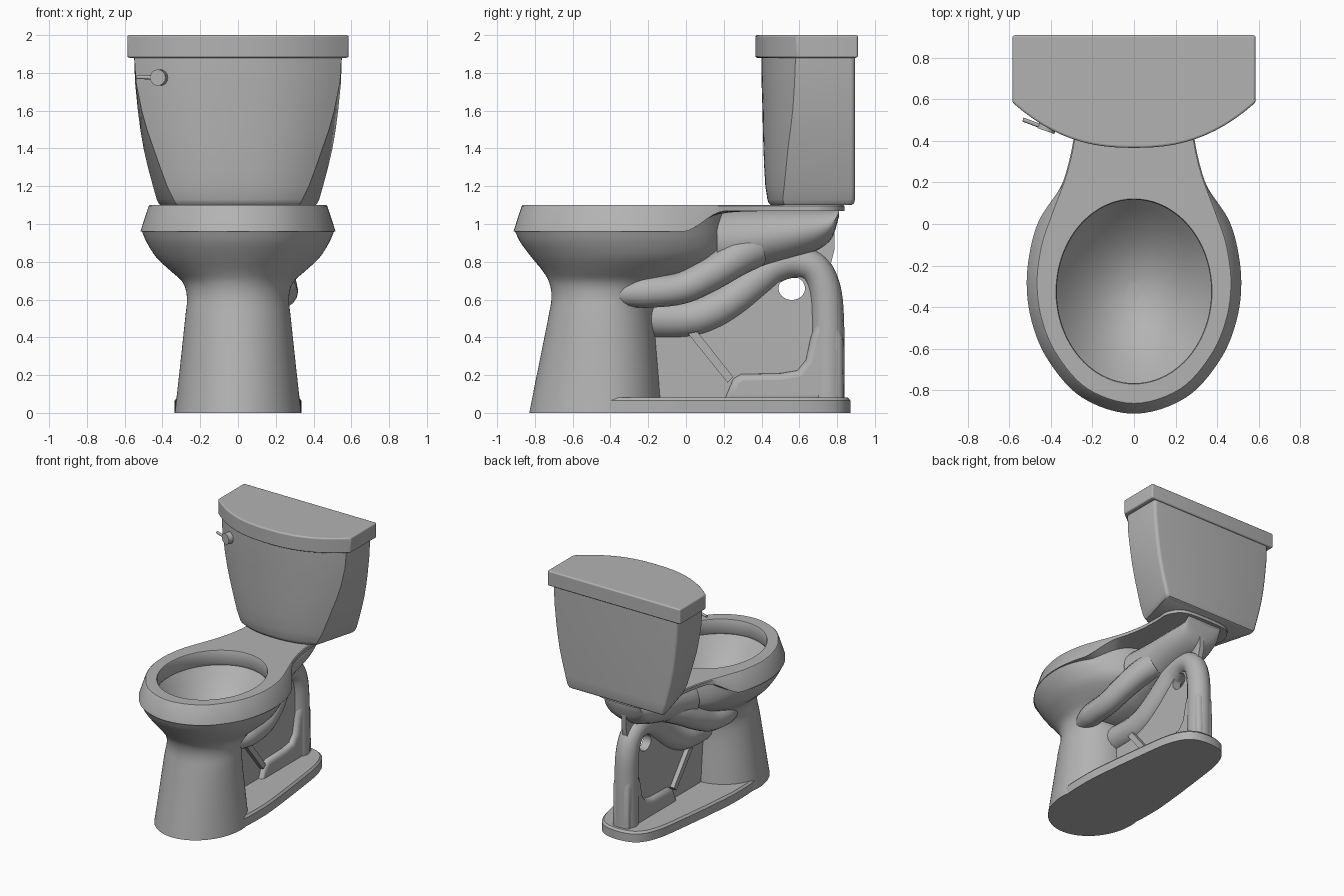
import bpy, bmesh, math
from mathutils import Vector

if "Cube" in bpy.data.objects:
    bpy.data.objects.remove(bpy.data.objects["Cube"])

china = bpy.data.materials.new("grey china")
china.diffuse_color = (0.45, 0.45, 0.45, 1)
china.use_nodes = True
china.node_tree.nodes["Principled BSDF"].inputs["Base Color"].default_value = china.diffuse_color


def finish(name, mesh, bevel=0):
    mesh.materials.clear()
    mesh.materials.append(china)
    ob = bpy.data.objects.new(name, mesh)
    bpy.context.collection.objects.link(ob)
    if bevel:
        mod = ob.modifiers.new("soft edges", 'BEVEL')
        mod.width, mod.segments, mod.angle_limit = bevel, 3, math.radians(40)
    bpy.ops.object.select_all(action='DESELECT')
    ob.select_set(True)
    bpy.context.view_layer.objects.active = ob
    bpy.ops.object.shade_smooth_by_angle(angle=math.radians(35))
    return ob


def loft(name, rings, bevel=0):
    """Skin a stack of closed rings and cap both ends."""
    bm = bmesh.new()
    rows = [[bm.verts.new(p) for p in ring] for ring in rings]
    n = len(rows[0])
    for a, b in zip(rows, rows[1:]):
        for i in range(n):
            j = (i + 1) % n
            bm.faces.new((a[i], a[j], b[j], b[i]))
    bm.faces.new(rows[0][::-1])
    bm.faces.new(rows[-1])
    bmesh.ops.recalc_face_normals(bm, faces=bm.faces)
    mesh = bpy.data.meshes.new(name)
    bm.to_mesh(mesh)
    bm.free()
    return finish(name, mesh, bevel)


def smooth_path(pts, steps=6, ends=None):
    """Catmull-Rom curve through the points."""
    p = [Vector(q) for q in pts]
    first, last = ends or (2 * p[0] - p[1], 2 * p[-1] - p[-2])
    p = [first] + p + [last]
    out = []
    for a, b, c, d in zip(p, p[1:], p[2:], p[3:]):
        for k in range(steps):
            t = k / steps
            out.append(0.5 * (2 * b + (c - a) * t + (2 * a - 5 * b + 4 * c - d) * t * t
                              + (3 * b - a - 3 * c + d) * t ** 3))
    return out + [p[-2]]


def mirrored_outline(half):
    ends = [Vector((-x, y)) for x, y in (half[1], half[-2])]
    h = smooth_path(half, ends=ends)
    return h + [Vector((-q.x, q.y)) for q in h[-2:0:-1]]


def offset(outline, amount):
    """Move each point outwards by amount(point)."""
    out = []
    for i, q in enumerate(outline):
        t = (outline[(i + 1) % len(outline)] - outline[i - 1]).normalized()
        out.append(q + Vector((t.y, -t.x)) * amount(q))
    return out


def curve_mesh(name, points, radii=None, depth=0, extrude=0, bevel=0, hole=None):
    """Tube along 3D points, or a filled plate from a (y, z) outline."""
    cu = bpy.data.curves.new(name, 'CURVE')
    flat = radii is None
    cu.dimensions = '2D' if flat else '3D'
    for loop in [points] + ([hole] if hole else []):
        sp = cu.splines.new('POLY')
        sp.points.add(len(loop) - 1)
        for i, q in enumerate(loop):
            sp.points[i].co = (*q, 0, 1) if flat else (*q, 1)
            sp.points[i].radius = 1 if flat else radii[i]
        sp.use_cyclic_u = flat
    if flat:
        cu.fill_mode, cu.extrude, cu.bevel_depth, cu.bevel_resolution = 'BOTH', extrude, bevel, 3
        cu.offset = -bevel
    else:
        cu.bevel_depth, cu.bevel_resolution, cu.use_fill_caps = depth, 6, True
    tmp = bpy.data.objects.new(name + " guide", cu)
    bpy.context.collection.objects.link(tmp)
    mesh = bpy.data.meshes.new_from_object(tmp.evaluated_get(bpy.context.evaluated_depsgraph_get()))
    bpy.data.objects.remove(tmp)
    if flat:                       # stand the plate up in the y-z plane
        for v in mesh.vertices:
            x, y, z = v.co
            v.co = (z, x, y)
    return finish(name, mesh)


def rod(name, a, b, r):
    return curve_mesh(name, [a, b], [1, 1], r)


# Bowl, rim, deck and pedestal: one continuous skin
rim = mirrored_outline([(0, -.87), (.225, -.80), (.375, -.635), (.45, -.46), (.473, -.28), (.45, -.1),
                        (.40, .05), (.33, .24), (.29, .42), (.28, .6), (.28, .72), (.2, .82), (0, .84)])
angles = [math.atan2(q.y + .3, q.x) for q in rim]


def blend(y):
    t = min(1, max(0, (y + .02) / .23))
    return t * t * (3 - 2 * t)


def under(y):
    return .96 + .11 * blend(y)


def egg(z, rx, front, back, cy):
    ring = []
    for a in angles:
        s = math.sin(a)
        y = cy + s * ((back - cy) if s > 0 else (cy - front))
        lift = (under(y) - .96) * max(0, (z - .88) / .08)
        ring.append((rx * math.cos(a), y, z + lift))
    return ring


def hollow(z, rx, ry):
    return [(rx * math.cos(a), -.325 + ry * math.sin(a), z) for a in angles]


rings = [hollow(.69 + .29 * t * t, .385 * t, .452 * t) for t in [.08] + [i / 9 for i in range(1, 10)]]
rings += [hollow(1.0, .372, .442), hollow(1.092, .372, .442), hollow(1.1, .376, .446)]
lip = offset(rim, lambda q: -.006)
skirt = offset(rim, lambda q: .044 * (1 - blend(q.y)))
rings += [[(q.x, q.y, 1.1) for q in lip],
          [(q.x, q.y, 1.094) for q in rim],
          [(q.x, q.y, under(q.y)) for q in skirt]]
body = smooth_path([
    (.96, .508, -.905, .205, -.3), (.9, .482, -.875, .218, -.3), (.82, .43, -.815, .195, -.3),
    (.75, .355, -.758, .1, -.33), (.69, .292, -.724, -.03, -.36), (.61, .27, -.712, -.13, -.4),
    (.5, .28, -.73, -.165, -.43), (.2, .312, -.79, -.145, -.43), (0, .335, -.83, -.13, -.43)], 3)
loft("bowl_and_pedestal", rings + [egg(*row) for row in body])

# Floor plate, growing out of the pedestal towards the rear
base = mirrored_outline([(0, -.79), (.18, -.72), (.27, -.6), (.322, -.42), (.335, -.2), (.325, 0),
                         (.28, .4), (.235, .68), (.15, .83), (0, .87)])
inner = offset(base, lambda q: -.014)
loft("floor_plate", [[(q.x, q.y, 0) for q in base], [(q.x, q.y, .066) for q in base],
                     [(q.x, q.y, .082) for q in inner]])

# Sump behind the bowl and support under the deck, lofted front to back
ring_angles = [2 * math.pi * i / 32 for i in range(32)]


def body_loft(name, sections):
    loft(name, [[(w * math.cos(a), y, (lo + hi) / 2 + (hi - lo) / 2 * math.sin(a)) for a in ring_angles]
                for y, w, lo, hi in smooth_path(sections, 3)])


body_loft("sump", [(-.2, .18, .585, .65), (-.1, .2, .59, .68), (.05, .21, .635, .76), (.17, .2, .69, .88),
                   (.3, .15, .74, .92)])
body_loft("deck_support", [(.165, .235, .7, 1.085), (.3, .215, .735, 1.085), (.45, .2, .78, 1.085),
                           (.6, .19, .825, 1.085), (.71, .175, .87, 1.085), (.775, .165, .93, 1.085),
                           (.81, .155, 1.04, 1.085)])

# Water channels bulging below the bowl
for name, x in (("right_channel", .23), ("left_channel", -.185)):
    path = smooth_path([(x * .87, -.36, .63), (x, -.22, .64), (x, -.03, .66), (x * .9, .12, .73),
                        (x * .7, .25, .81), (x * .45, .36, .87)])
    curve_mesh(name, path, [.72 + .28 * min(1, i / 6) + .2 * max(0, i - 12) / 18
                            for i in range(len(path))], .085)

# Trapway pipe
trap = smooth_path([(0, -.22, .5), (0, 0, .5), (0, .13, .535), (0, .25, .605), (0, .37, .7), (0, .47, .775),
                    (0, .58, .8), (0, .68, .765), (0, .735, .65), (0, .75, .45), (0, .75, .06)])
curve_mesh("trapway", trap, [1.14 - .22 * min(1, i / 36) + .06 * max(0, i - 45) / 15
                             for i in range(len(trap))], .092)

# Thin centre web with a round hole, foot, rib and rear web
hole = [(.56 + .07 * math.cos(a), .66 + .062 * math.sin(a)) for a in ring_angles]
curve_mesh("centre_web", [(-.2, .05), (.75, .05), (.75, .62), (.68, .75), (.58, .8), (.46, .76), (.25, .6),
                          (-.2, .5)], extrude=.035, hole=hole)
foot = [(.2, .06), (.25, .18), (.29, .205), (.5, .21), (.59, .225), (.635, .28), (.66, .4), (.71, .54),
        (.79, .54), (.83, .4), (.835, .06)]
curve_mesh("trapway_foot", foot, extrude=.04, bevel=.035)
curve_mesh("diagonal_rib", [(.01, .42), (.06, .43), (.25, .19), (.22, .16)], extrude=.07)
curve_mesh("rear_web", [(.6, .84), (.76, .76), (.785, .86), (.785, .95), (.81, 1.075), (.6, 1.075)],
           extrude=.02)


# Tank and lid share one cross-section: rounded flat back, slanted sides, bowed front
def tank_ring(z, w, c, yc, yf, back=.895, r=.025):
    bow = [-1 + i / 12 for i in range(25)]
    turn = [math.pi / 2 * i / 4 for i in range(5)]
    corner = [(w - r + r * math.cos(a), back - r + r * math.sin(a), z) for a in turn]
    return corner + [(-x, y, z) for x, y, z in corner[::-1]] + [
        (c * t, yf + (yc - yf) * abs(t) ** 2.4, z) for t in bow]


loft("tank", [tank_ring(*row) for row in [
    (1.1, .41, .322, .525, .45, .875), (1.11, .42, .33, .517, .438, .89), (1.13, .43, .34, .512, .431),
    (1.2, .45, .375, .52, .42), (1.3, .477, .412, .53, .414), (1.4, .5, .447, .54, .41),
    (1.5, .517, .482, .553, .407), (1.6, .53, .51, .565, .405), (1.75, .545, .54, .575, .4),
    (1.89, .55, .549, .58, .4)]])
loft("tank_lid", [tank_ring(z, .585, .585, .585, .367, .91, .012) for z in (1.88, 2.0)], .01)

# Flush lever
rod("lever_knob", (-.425, .448, 1.775), (-.4, .52, 1.775), .043)
rod("lever_arm", (-.535, .503, 1.777), (-.42, .46, 1.775), .01)
